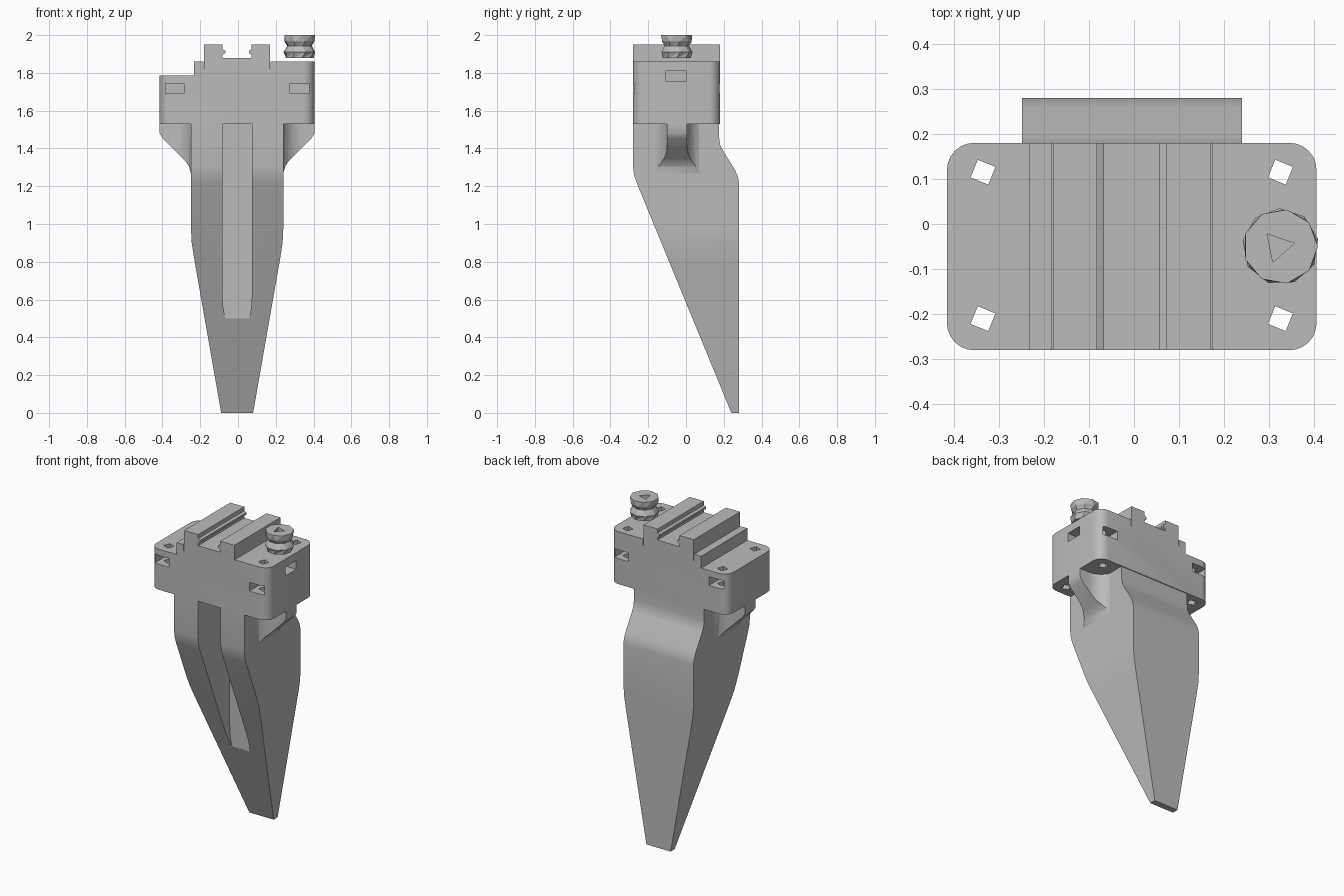
import bpy, bmesh
from math import pi, sin, cos
from mathutils import Vector

if "Cube" in bpy.data.objects:
    bpy.data.objects.remove(bpy.data.objects["Cube"], do_unlink=True)

grey = bpy.data.materials.new("plain grey")
grey.use_nodes = True
colour = (0.5, 0.5, 0.5, 1)
grey.diffuse_color = colour
grey.node_tree.nodes["Principled BSDF"].inputs["Base Color"].default_value = colour


def finish(name, bm):
    bmesh.ops.recalc_face_normals(bm, faces=bm.faces)
    mesh = bpy.data.meshes.new(name)
    bm.to_mesh(mesh)
    bm.free()
    mesh.materials.append(grey)
    ob = bpy.data.objects.new(name, mesh)
    bpy.context.collection.objects.link(ob)
    return ob


def prism(name, axis, points, low, high):
    """Extrude a 2D profile along x, y or z."""
    place = {"x": lambda a, b: (low, a, b),
             "y": lambda a, b: (a, low, b),
             "z": lambda a, b: (a, b, low)}[axis]
    bm = bmesh.new()
    face = bm.faces.new([bm.verts.new(place(*p)) for p in points])
    new = bmesh.ops.extrude_face_region(bm, geom=[face])["geom"]
    shift = Vector([(high - low) * (axis == k) for k in "xyz"])
    bmesh.ops.translate(bm, vec=shift, verts=[v for v in new if isinstance(v, bmesh.types.BMVert)])
    return finish(name, bm)


def box(name, x0, x1, y0, y1, z0, z1):
    return prism(name, "z", [(x0, y0), (x1, y0), (x1, y1), (x0, y1)], z0, z1)


def ring(x, y, r, n, turn=0):
    return [(x + r * cos(turn + 2 * pi * i / n), y + r * sin(turn + 2 * pi * i / n)) for i in range(n)]


def rounded(x0, x1, y0, y1, r, n=6):
    pts = []
    for k, (x, y) in enumerate([(x1 - r, y1 - r), (x0 + r, y1 - r), (x0 + r, y0 + r), (x1 - r, y0 + r)]):
        pts += [(x + r * cos((k + i / n) * pi / 2), y + r * sin((k + i / n) * pi / 2)) for i in range(n + 1)]
    return pts


def combine(target, tool, operation="DIFFERENCE"):
    mod = target.modifiers.new("cut", "BOOLEAN")
    mod.object, mod.operation, mod.solver = tool, operation, "EXACT"
    bpy.context.view_layer.objects.active = target
    bpy.ops.object.modifier_apply(modifier=mod.name)
    bpy.data.objects.remove(tool, do_unlink=True)


def smooth(ob, angle=0.6):
    bpy.ops.object.select_all(action="DESELECT")
    ob.select_set(True)
    bpy.context.view_layer.objects.active = ob
    bpy.ops.object.shade_smooth_by_angle(angle=angle)


# Tapered blade: side outline crossed with front outline
blade = prism("blade", "x", [(0.24, 0), (0.28, 0), (0.28, 1.22), (0.275, 1.25), (0.26, 1.285),
                             (0.195, 1.39), (0.18, 1.42), (0.175, 1.46), (0.175, 1.53), (-0.28, 1.53),
                             (-0.28, 1.3), (-0.275, 1.26), (-0.262, 1.22)], -0.4, 0.4)
right_edge = [(0.08, 0), (0.222, 0.81), (0.236, 0.9), (0.24, 0.98), (0.24, 1.6)]
left_edge = [(-0.009 - x, z) for x, z in reversed(right_edge)]
combine(blade, prism("outline", "y", right_edge + left_edge, -0.5, 0.5), "INTERSECT")
# Deep front groove with a vertical floor
combine(blade, prism("groove", "y", [(-0.083, 1.6), (-0.083, 0.64), (-0.078, 0.56), (-0.068, 0.5),
                                     (0.06, 0.5), (0.07, 0.56), (0.075, 0.64), (0.075, 1.6)], -0.4, 0.035))
smooth(blade)

# Head block with rounded corners, lowered on one end
body = prism("head_block", "z", rounded(-0.415, 0.405, -0.28, 0.18, 0.06), 1.53, 1.86)
combine(body, box("step", -0.6, -0.232, -0.5, 0.5, 1.785, 2))
combine(body, box("rail_channel", -0.183, 0.173, -0.5, 0.5, 1.82, 2))

# Screw holes and nut pockets
hole_rows = (-0.21, 0.115)
for side in (-1, 1):
    x = 0.33 * side - 0.005
    for y in hole_rows:
        combine(body, prism("hole", "z", ring(x, y, 0.03, 4, 0.4), 1.4, 2))
        y0, y1 = (-0.4, y + 0.04) if y < 0 else (y - 0.04, 0.4)
        combine(body, box("pocket", x - 0.05, x + 0.05, y0, y1, 1.69, 1.745))
combine(body, box("side_pocket", 0.27, 0.5, -0.105, 0.0, 1.755, 1.81))
combine(body, prism("screw_hole", "z", ring(0.325, -0.05, 0.03, 6), 1.78, 2))
smooth(body)

# Sloping gussets under the head, scooped out around the holes
for side, name in ((1, "left_gusset"), (-1, "right_gusset")):
    mx = lambda x: x * side - 0.005
    gusset = prism(name, "y", [(mx(x), z) for x, z in
                               [(0.235, 1.53), (0.41, 1.53), (0.41, 1.48), (0.395, 1.455),
                                (0.275, 1.335), (0.255, 1.305), (0.245, 1.27), (0.235, 1.27)]], -0.2, 0.1)
    for y in hole_rows:
        combine(gusset, prism("scoop", "z", ring(mx(0.345), y, 0.11, 32), 1.1, 1.7))
        a, b = sorted((mx(0.345), mx(0.6)))
        combine(gusset, box("open_side", a, b, y - 0.11, y + 0.11, 1.1, 1.7))
    smooth(gusset)

# Slotted rail on top
half = [(0.175, 1.82), (0.175, 1.95), (0.077, 1.95), (0.077, 1.925), (0.062, 1.918),
        (0.062, 1.905), (0.077, 1.895), (0.077, 1.88)]
rail = prism("slotted_rail", "y", [(x - 0.005, z) for x, z in half]
             + [(-x - 0.005, z) for x, z in reversed(half)], -0.28, 0.18)

# Faceted knob with a waist and a small socket
bm = bmesh.new()
loops = [[bm.verts.new((x, y, z)) for x, y in ring(0.325, -0.05, r, 9, turn)]
         for r, z, turn in ((0.075, 1.878, 0), (0.085, 1.91, 0.2), (0.066, 1.943, 0.1),
                            (0.08, 1.965, 0.2), (0.083, 2.0, 0))]
for low, high in zip(loops, loops[1:]):
    for i in range(9):
        j = (i + 1) % 9
        bm.faces.new((low[i], low[j], high[j]))
        bm.faces.new((low[i], high[j], high[i]))
bm.faces.new(loops[0])
bm.faces.new(loops[-1])
knob = finish("knob", bm)
combine(knob, prism("socket", "z", ring(0.32, -0.05, 0.037, 3, 0.2), 1.96, 2.1))
